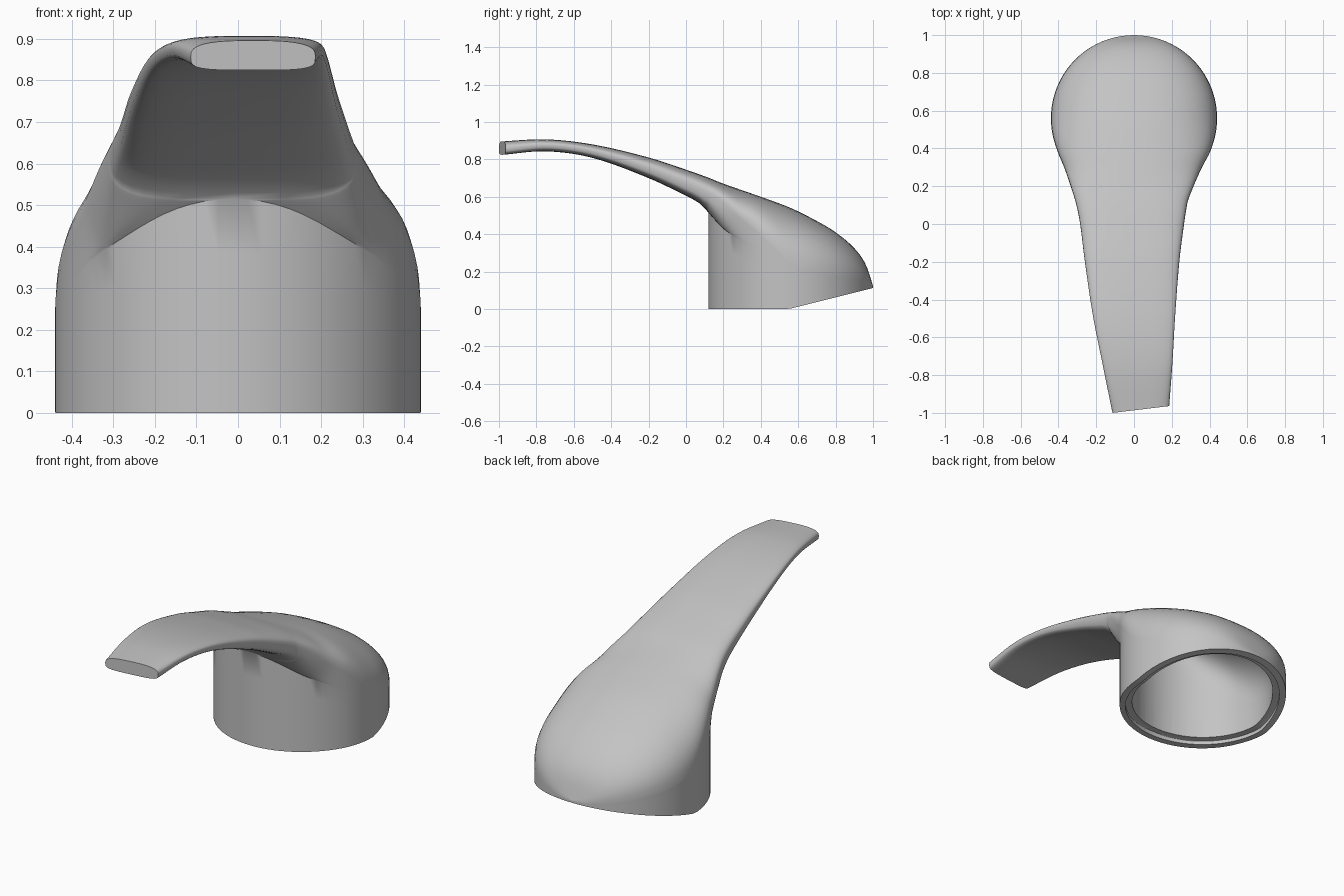
import bpy, bmesh
from math import sin, cos, pi, sqrt, radians

cube = bpy.data.objects.get("Cube")
if cube:
    bpy.data.objects.remove(cube)

grey = bpy.data.materials.new("satin_grey")
grey.use_nodes = True
colour = (0.55, 0.55, 0.55, 1)
grey.diffuse_color = colour
grey.node_tree.nodes["Principled BSDF"].inputs["Base Color"].default_value = colour

HUB_Y, HUB_R = 0.56, 0.44

# Stations along the handle: y, right edge, left edge, crown, edge height, underside
STATIONS = [
    (-1.0, -.11, .185, .895, .855, .823),
    (-.75, -.163, .203, .907, .875, .843),
    (-.5, -.215, .217, .88, .845, .808),
    (-.2, -.26, .24, .81, .755, .70),
    (0, -.285, .265, .745, .675, .605),
    (.08, -.30, .277, .717, .64, .56),
    (.12, -.31, .285, .702, .62, .515),
    (.2, -.335, .315, .67, .57, .43),
    (.3, -.37, .36, .635, .485, .36),
    (.4, -.41, .41, .60, .40, .30),
    (.56, -.44, .44, .54, .25, .20),
    (.7, -.4, .4, .47, .20, .17),
    (.8, -.35, .35, .41, .18, .16),
    (.9, -.25, .25, .325, .16, .14),
    (.96, -.15, .15, .24, .14, .13),
    (1.0, 0, 0, .125, .12, .115),
]


def station(y):
    """Smoothly interpolate the station values at y."""
    s = STATIONS
    y = min(max(y, s[0][0]), s[-1][0])
    i = next(k for k in range(len(s) - 1) if y <= s[k + 1][0])
    a, b = s[i], s[i + 1]
    h = b[0] - a[0]
    t = (y - a[0]) / h

    def slope(k, c):
        p, q = s[max(k - 1, 0)], s[min(k + 1, len(s) - 1)]
        return (q[c] - p[c]) / (q[0] - p[0])

    def value(c):
        t2, t3 = t * t, t * t * t
        return ((2 * t3 - 3 * t2 + 1) * a[c] + (3 * t2 - 2 * t3) * b[c]
                + h * ((t3 - 2 * t2 + t) * slope(i, c) + (t3 - t2) * slope(i + 1, c)))
    return [value(c) for c in range(1, 6)]


def chord(y, r):
    return sqrt(max(r * r - (y - HUB_Y) ** 2, 0))


def base(y):
    """Foot height: flat in front, rising towards the back."""
    return max(0, (y - 0.55) * 0.25)


def quarter(t, p):
    """Point on a unit superellipse quarter."""
    a = t * pi / 2
    return max(sin(a), 0) ** (2 / p), max(cos(a), 0) ** (2 / p)


def handle_section(y):
    right, left, crown, edge, under = station(y)
    on_hub = y >= HUB_Y - HUB_R - 1e-6
    foot = chord(y, HUB_R) if on_hub else 0
    foot = 0 if foot < 1e-4 else foot
    wide = foot if y > 0.4 else max((left - right) / 2, foot)
    low = base(y) if on_hub else under
    blend = min(max((y - 0.08) / 0.2, 0), 1)
    top_p, low_p = 2.9 - 0.6 * blend, 4 - 2.8 * blend
    pts = []
    for k in range(13):
        u, v = quarter(k / 12, top_p)
        pts.append((wide * u, edge + (crown - edge) * v))
    for k in range(1, 9):
        v, u = quarter(k / 8, low_p)
        pts.append((foot + (wide - foot) * u, edge + (under - edge) * v))
    for k in range(1, 5):
        pts.append((foot, under + (low - under) * k / 4))
    pts.append((0, low))
    return (left + right) / 2 if y < 0.4 else 0, pts


def hollow_section(radius, step):
    """Section of a cutter: a deep dome, or a shallow rim step."""
    def section(y):
        crown, under = station(y)[2], station(y)[4]
        wide = chord(y, radius)
        wide = 0 if wide < 1e-4 else wide
        top = base(y) + 0.025 if step else crown - 0.07
        edge = top - 0.005 if step else min(under - 0.02, top - 0.01)
        pts = []
        for k in range(11):
            u, v = quarter(k / 10, 2.2)
            pts.append((wide * u, edge + (top - edge) * v))
        return 0, pts + [(wide, -0.1), (0, -0.1)]
    return section


def loft(name, ys, section):
    """Skin mirrored sections, merging collapsed points."""
    bm = bmesh.new()
    verts, flat = {}, set()

    def vert(x, y, z, middle):
        key = (round(x, 5), round(y, 5), round(z, 5))
        if key not in verts:
            verts[key] = bm.verts.new(key)
        if middle:
            flat.add(verts[key])
        return verts[key]

    def face(ring):
        unique = list(dict.fromkeys(ring))
        if len(unique) > 2 and not all(v in flat for v in unique):
            if not bm.faces.get(unique):
                bm.faces.new(unique)

    rings = []
    for y in ys:
        mid, half = section(y)
        loop = half + [(-u, z) for u, z in half[-2:0:-1]]
        skew = 0.12 * min(max((-0.6 - y) / 0.38, 0), 1)
        rings.append([vert(mid + u, y + u * skew, z, abs(u) < 1e-6) for u, z in loop])
    for a, b in zip(rings, rings[1:]):
        for i in range(len(a)):
            j = (i + 1) % len(a)
            face([a[i], a[j], b[j], b[i]])
    face(rings[0])
    face(rings[-1])
    bmesh.ops.recalc_face_normals(bm, faces=bm.faces)
    mesh = bpy.data.meshes.new(name)
    bm.to_mesh(mesh)
    bm.free()
    mesh.materials.append(grey)
    obj = bpy.data.objects.new(name, mesh)
    bpy.context.collection.objects.link(obj)
    return obj


def hub_ys(radius, count=40):
    return [HUB_Y - radius * cos(pi * k / count) for k in range(count + 1)]


# Lever and hub as one continuous skin
arm_ys = [-0.982 + 1.09 * k / 30 for k in range(31)]
handle = loft("lever_handle", arm_ys + hub_ys(HUB_R), handle_section)

# Hollow inside of the hub and the stepped rim
for name, radius, step in (("hub_hollow", 0.37, False), ("rim_step", 0.405, True)):
    cutter = loft(name, hub_ys(radius), hollow_section(radius, step))
    cutter.hide_render = True
    cutter.hide_set(True)
    cut = handle.modifiers.new(name, "BOOLEAN")
    cut.operation = "DIFFERENCE"
    cut.solver = "EXACT"
    cut.object = cutter

# Apply the cuts, then remove the cutters
bpy.context.view_layer.update()
graph = bpy.context.evaluated_depsgraph_get()
handle_mesh = bpy.data.meshes.new_from_object(handle.evaluated_get(graph))
handle.modifiers.clear()
handle.data = handle_mesh
for name in ("hub_hollow", "rim_step"):
    bpy.data.objects.remove(bpy.data.objects[name])

bpy.ops.object.select_all(action="DESELECT")
handle.select_set(True)
bpy.context.view_layer.objects.active = handle
bpy.ops.object.shade_smooth_by_angle(angle=radians(40))
